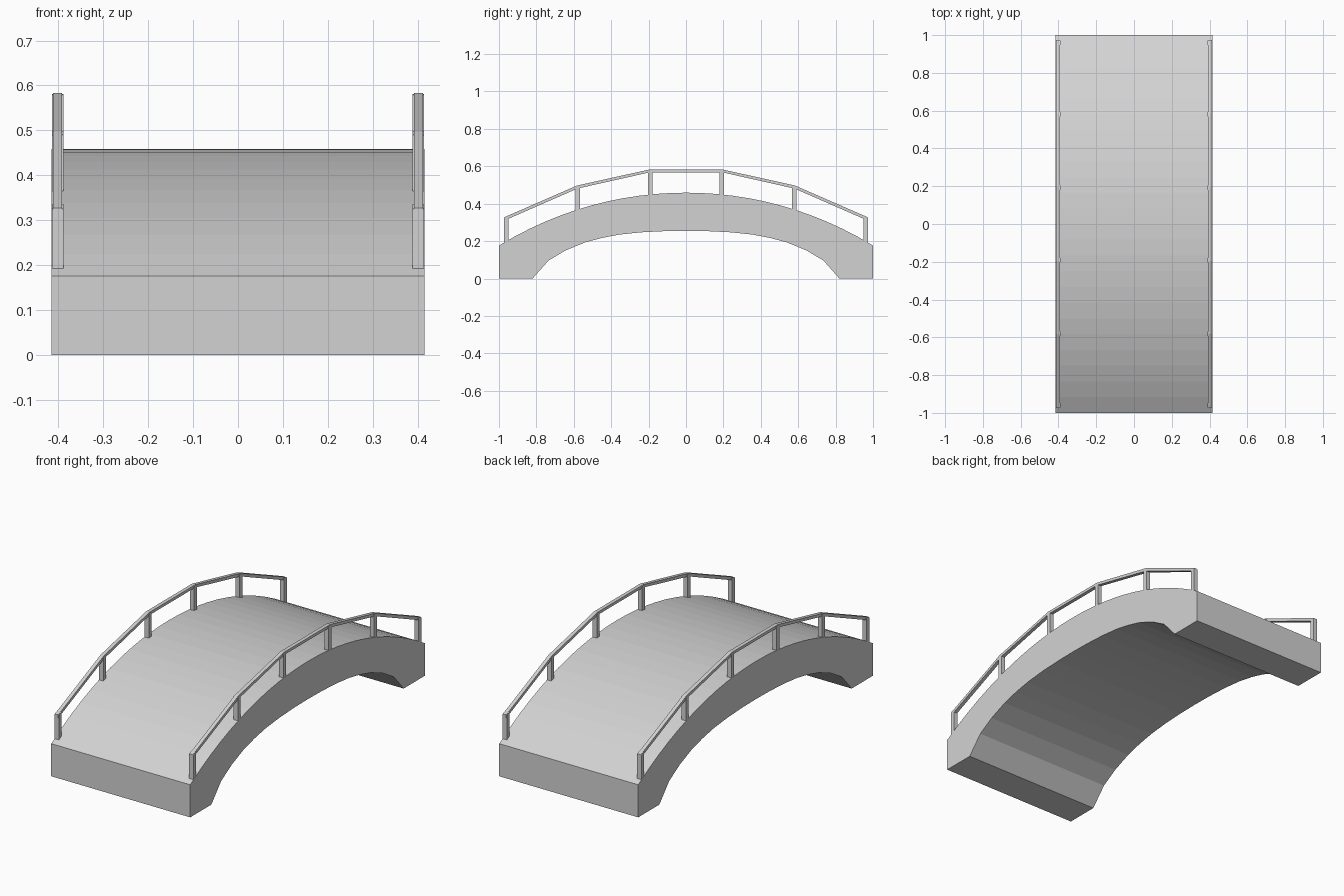
import bpy
import bmesh
import math

if "Cube" in bpy.data.objects:
    bpy.data.objects.remove(bpy.data.objects["Cube"])

stone = bpy.data.materials.new("light_grey")
stone.diffuse_color = (0.65, 0.65, 0.65, 1)
stone.use_nodes = True
stone.node_tree.nodes["Principled BSDF"].inputs["Base Color"].default_value = stone.diffuse_color


def extrude_profile(name, profile, x0, x1):
    """Extrude a closed (y, z) outline from x0 to x1."""
    bm = bmesh.new()
    face = bm.faces.new([bm.verts.new((x0, y, z)) for y, z in profile])
    ext = bmesh.ops.extrude_face_region(bm, geom=[face], use_keep_orig=True)
    moved = [g for g in ext["geom"] if isinstance(g, bmesh.types.BMVert)]
    bmesh.ops.translate(bm, verts=moved, vec=(x1 - x0, 0, 0))
    bmesh.ops.recalc_face_normals(bm, faces=bm.faces)
    mesh = bpy.data.meshes.new(name)
    bm.to_mesh(mesh)
    bm.free()
    mesh.materials.append(stone)
    obj = bpy.data.objects.new(name, mesh)
    bpy.context.collection.objects.link(obj)


def mirrored(half):
    """Half outline from outer end to y = 0, completed on the other side."""
    return [(-y, z) for y, z in half] + [p for p in reversed(half) if p[0] > 0]


# Arched deck: circular walking surface, flatter arch below
RADIUS, CREST = 1.908, 0.459


def deck_z(y):
    return CREST - RADIUS + math.sqrt(RADIUS ** 2 - y * y)


top = [(-1 + i / 12, deck_z(-1 + i / 12)) for i in range(25)]
arch = mirrored([(0.82, 0), (0.735, 0.096), (0.644, 0.15), (0.54, 0.193),
                 (0.45, 0.217), (0.355, 0.235), (0.24, 0.247),
                 (0.12, 0.253), (0, 0.255)])
extrude_profile("arched_deck", top + [(1, 0)] + arch[::-1] + [(-1, 0)],
                -0.415, 0.415)

# Handrail line, shared by rails and posts
rail_half = [(0.973, 0.327), (0.583, 0.497), (0.195, 0.583)]
rail_top = mirrored(rail_half)
rail_bottom = mirrored([(0.973, 0.309), (0.580, 0.481), (0.193, 0.568)])


def rail_z(y):
    y = abs(y)
    for (ya, za), (yb, zb) in zip(rail_half, rail_half[1:]):
        if y >= yb:
            return zb + (za - zb) * (y - yb) / (ya - yb)
    return rail_half[-1][1]


# Railings on both sides
for side, label in ((-1, "left"), (1, "right")):
    extrude_profile(f"{label}_handrail", rail_top + rail_bottom[::-1],
                    side * 0.392, side * 0.412)
    for n, y in enumerate((-0.96, -0.58, -0.192, 0.192, 0.58, 0.96)):
        a, b = y - 0.012, y + 0.012
        base = min(deck_z(a), deck_z(b)) - 0.003
        extrude_profile(f"{label}_post_{n + 1}",
                        [(a, base), (b, base), (b, rail_z(b) - 0.002),
                         (y, rail_z(y) - 0.002), (a, rail_z(a) - 0.002)],
                        side * 0.389, side * 0.414)
